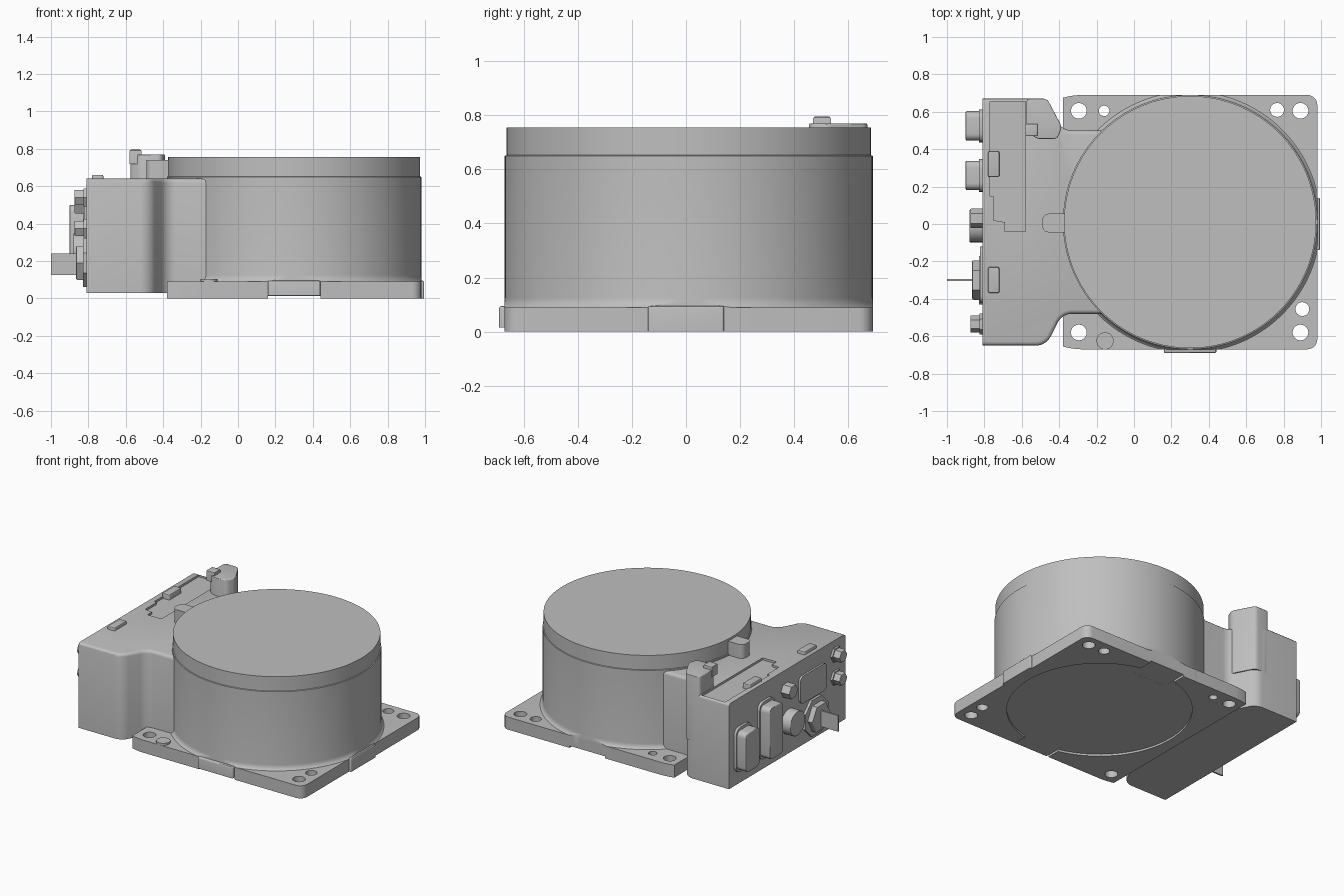
import bpy, bmesh, math
from mathutils import Matrix, Vector

cube = bpy.data.objects.get("Cube")
if cube:
    bpy.data.objects.remove(cube, do_unlink=True)

grey = bpy.data.materials.new("plain_grey")
grey.use_nodes = True
grey.diffuse_color = (0.52, 0.52, 0.52, 1)
grey.node_tree.nodes["Principled BSDF"].inputs["Base Color"].default_value = (0.52, 0.52, 0.52, 1)

parts = []
CX, CY = 0.30, 0.01      # drum axis
FACE = -0.81             # connector face


def add(name, bm):
    bmesh.ops.recalc_face_normals(bm, faces=bm.faces[:])
    me = bpy.data.meshes.new(name)
    bm.to_mesh(me)
    bm.free()
    me.materials.append(grey)
    ob = bpy.data.objects.new(name, me)
    bpy.context.collection.objects.link(ob)
    parts.append(ob)
    return ob


def prism(name, outline, z0, z1, round_r=0, top_r=0, keep=None, matrix=None):
    """Extrude an outline; round its upright edges, then its top rim."""
    bm = bmesh.new()
    base = bm.faces.new([bm.verts.new((x, y, z0)) for x, y in outline])
    ext = bmesh.ops.extrude_face_region(bm, geom=[base])
    for v in ext["geom"]:
        if isinstance(v, bmesh.types.BMVert):
            v.co.z = z1
    if round_r:
        upright = [e for e in bm.edges if abs(e.verts[0].co.z - e.verts[1].co.z) > 1e-6
                   and (keep is None or keep(e))]
        bmesh.ops.bevel(bm, geom=upright, offset=round_r, segments=5,
                        profile=0.5, affect="EDGES", clamp_overlap=True)
    if top_r:
        rim = [e for e in bm.edges if all(v.co.z > z1 - 1e-5 for v in e.verts)
               and (keep is None or keep(e))]
        bmesh.ops.bevel(bm, geom=rim, offset=top_r, segments=3,
                        profile=0.5, affect="EDGES", clamp_overlap=True)
    if matrix:
        bm.transform(matrix)
    return add(name, bm)


def rect(x0, x1, y0, y1):
    return [(x0, y0), (x1, y0), (x1, y1), (x0, y1)]


def ring(x, y, r, n=32, turn=0):
    return [(x + r * math.cos(turn + i * math.tau / n),
             y + r * math.sin(turn + i * math.tau / n)) for i in range(n)]


def lathe(name, profile, n=128):
    bm = bmesh.new()
    vs = [bm.verts.new((r, 0, z)) for r, z in profile]
    edges = [bm.edges.new(p) for p in zip(vs, vs[1:])]
    bmesh.ops.spin(bm, geom=vs + edges, cent=(0, 0, 0), axis=(0, 0, 1),
                   angle=math.tau, steps=n)
    bmesh.ops.remove_doubles(bm, verts=bm.verts[:], dist=1e-5)
    bm.transform(Matrix.Translation((CX, CY, 0)))
    return add(name, bm)


def combine(target, cutters, op="DIFFERENCE"):
    """Apply boolean cutters and discard them."""
    for c in cutters:
        m = target.modifiers.new("cut", "BOOLEAN")
        m.object, m.operation, m.solver = c, op, "EXACT"
        c.hide_render = True
    dg = bpy.context.evaluated_depsgraph_get()
    baked = bpy.data.meshes.new_from_object(target.evaluated_get(dg))
    target.modifiers.clear()
    target.data = baked
    for c in cutters:
        parts.remove(c)
        bpy.data.objects.remove(c, do_unlink=True)


# Mounting plate with holes and a shallow recess underneath
plate_outline = [(-0.38, -0.655), (-0.33, -0.67), (0.98, -0.67),
                 (0.98, 0.69), (-0.33, 0.69), (-0.38, 0.675)]
plate = prism("mounting_plate", plate_outline, 0, 0.09, 0.06, 0.012,
              keep=lambda e: e.verts[0].co.x > -0.37)
holes = [(-0.295, 0.605, 0.042), (-0.16, 0.605, 0.028), (0.765, 0.61, 0.037),
         (0.89, 0.605, 0.042), (0.9, -0.455, 0.037), (0.89, -0.58, 0.042),
         (-0.295, -0.58, 0.042)]

# Side tabs on the plate edges
prism("front_tab", rect(0.16, 0.44, -0.69, -0.6), 0.015, 0.095, 0.008, 0.01)
prism("side_tab", rect(0.9, 0.995, -0.14, 0.14), 0, 0.095, 0.008, 0.01)
prism("plate_boss", ring(-0.155, -0.625, 0.046), 0.05, 0.105)

# Drum with a flared foot trimmed to the plate
flare = [(0.68 + 0.045 * (1 - math.sin(a)), 0.125 - 0.045 * math.cos(a))
         for a in (i * math.pi / 12 for i in range(7))]
drum = lathe("drum", [(0, 0.03), (0.725, 0.03)] + flare +
             [(0.68, 0.65), (0.674, 0.652), (0.674, 0.755), (0, 0.755)])
trim = prism("trim", rect(-0.5, 0.98, -0.67, 0.69), 0.02, 1, 0.06)
combine(drum, [trim], "INTERSECT")

cutters = [prism("hole_cutter", ring(x, y, r), -0.1, 0.3) for x, y, r in holes]
combine(drum, cutters)
cutters = [prism("hole_cutter", ring(x, y, r), -0.1, 0.3) for x, y, r in holes]
cutters.append(prism("recess_cutter", ring(CX, CY, 0.6, 96), -0.1, 0.014))
for y0, y1 in ((-0.8, -0.5), (0.5, 0.8)):
    cutters.append(prism("channel_cutter", rect(0.16, 0.44, y0, y1), -0.1, 0.0145))
combine(plate, cutters)

# Electronics housing, merging into the drum
half = [(FACE, 0.66), (-0.47, 0.66), (-0.385, 0.49), (-0.1, 0.49), (0.1, 0.3)]
outline = [(x, CY - y) for x, y in half] + [(x, CY + y) for x, y in reversed(half)]
housing = prism("housing", outline, 0.03, 0.64, 0.05, 0.03,
                keep=lambda e: max(v.co.x for v in e.verts) > FACE + 0.01
                and sum(v.co.x for v in e.verts) / 2 > FACE + 0.01
                and max(v.co.x for v in e.verts) < 0.05)
lid = [(-0.77, 0.655), (-0.77, 0.15), (-0.75, 0.15), (-0.75, 0.02), (-0.69, 0.01),
       (-0.69, -0.04), (-0.58, -0.04), (-0.58, 0.655)]
combine(housing, [prism("lid_cutter", lid, 0.625, 0.8)])

# Corner post, centre lug and small keys on top
prism("corner_post", [(-0.575, 0.67), (-0.465, 0.67), (-0.385, 0.52), (-0.41, 0.455),
                      (-0.52, 0.455), (-0.575, 0.5)], 0.3, 0.77, 0.02, 0.006)
prism("post_key", rect(-0.58, -0.515, 0.47, 0.535), 0.72, 0.795, 0, 0.008)
prism("centre_lug", rect(-0.49, -0.33, -0.045, 0.055), 0.6, 0.74, 0.035)
for y in (0.32, -0.3):
    prism("top_key", rect(-0.78, -0.72, y - 0.07, y + 0.07), 0.6, 0.66, 0.01, 0.006)

# Connectors: outlines drawn in (y, z), extruded outwards along -x
OUT = Matrix(((0, 0, -1, FACE), (1, 0, 0, 0), (0, 1, 0, 0), (0, 0, 0, 1)))


def plug(name, shape, depth, round_r=0, top_r=0):
    return prism(name, shape, -0.02, depth, round_r, top_r, matrix=OUT)


for y, z0, z1 in ((0.525, 0.14, 0.42), (0.26, 0.13, 0.5)):
    plug("socket_flange", rect(y - 0.088, y + 0.088, z0 - 0.02, z1 + 0.02), 0.018, 0.05)
    plug("socket_body", rect(y - 0.078, y + 0.078, z0, z1), 0.09, 0.035, 0.006)
plug("round_socket", ring(-0.01, 0.26, 0.088), 0.07, 0, 0.006)
plug("upper_nut", ring(0.03, 0.5, 0.052, 6), 0.065, 0, 0.005)
plug("power_flange", ring(-0.3, 0.19, 0.14, 8, math.pi / 8), 0.018)
plug("power_socket", ring(-0.3, 0.19, 0.105, 6), 0.055, 0, 0.006)
plug("power_blade", rect(-0.306, -0.294, 0.125, 0.24), 0.19)
plug("cover_plate", rect(-0.42, -0.12, 0.335, 0.53), 0.014, 0.035)
for z in (0.54, 0.375):
    plug("side_nut_base", ring(-0.535, z, 0.056, 6), 0.015)
    plug("side_nut", ring(-0.535, z, 0.046, 6), 0.065, 0, 0.005)

# Smooth shading with sharp edges kept
bpy.ops.object.select_all(action="DESELECT")
for ob in parts:
    ob.select_set(True)
bpy.context.view_layer.objects.active = parts[0]
bpy.ops.object.shade_smooth_by_angle(angle=math.radians(30))
